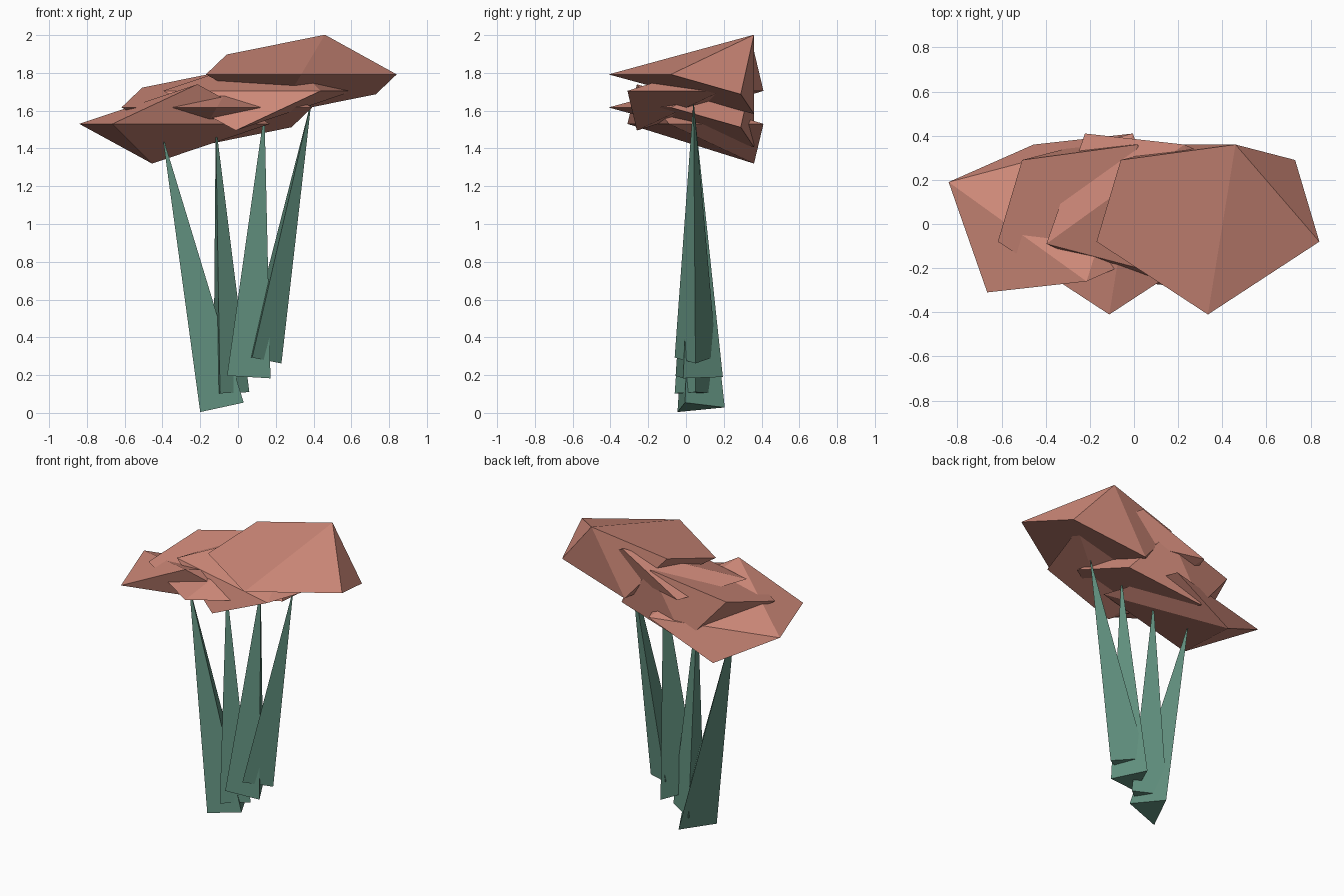
import bpy, bmesh
from mathutils import Vector

if "Cube" in bpy.data.objects:
    bpy.data.objects.remove(bpy.data.objects["Cube"])


def material(name, rgb):
    m = bpy.data.materials.new(name)
    m.diffuse_color = (*rgb, 1)
    m.use_nodes = True
    m.node_tree.nodes["Principled BSDF"].inputs["Base Color"].default_value = m.diffuse_color
    return m


leaf = material("foliage", (0.62, 0.25, 0.19))
bark = material("bark", (0.12, 0.28, 0.21))


def hull_object(name, points, mat):
    """Faceted convex solid around a handful of points."""
    bm = bmesh.new()
    for p in points:
        bm.verts.new(p)
    bmesh.ops.convex_hull(bm, input=bm.verts[:])
    bmesh.ops.dissolve_limit(bm, angle_limit=0.02, verts=bm.verts[:], edges=bm.edges[:])
    bmesh.ops.recalc_face_normals(bm, faces=bm.faces[:])
    me = bpy.data.meshes.new(name)
    bm.to_mesh(me)
    bm.free()
    me.materials.append(mat)
    ob = bpy.data.objects.new(name, me)
    bpy.context.collection.objects.link(ob)
    return ob


# Rounded clump: half the corners, the rest by a half turn about y
half = [(0.505, -0.08, 0), (0.395, 0.29, -0.105), (0.125, 0.36, 0.21)]
clump = [(0, -0.41, 0)] + half + [(-x, y, -z) for x, y, z in half]

# Diamond clump: half the corners, the rest by point symmetry
half = [(-0.505, 0.14, 0), (-0.33, -0.36, 0), (0.12, -0.31, 0.21)]
diamond = half + [(-x, -y, -z) for x, y, z in half]
diamond_flipped = [(x, -y, z) for x, y, z in diamond]

# Canopy clumps climbing from left to right
for name, shape, centre in [
    ("canopy_low", diamond, (-0.335, 0.05, 1.53)),
    ("canopy_mid_left", clump, (-0.112, 0, 1.617)),
    ("canopy_mid_right", diamond_flipped, (0.108, 0.05, 1.705)),
    ("canopy_top", clump, (0.335, 0, 1.792)),
]:
    hull_object(name, [Vector(p) + Vector(centre) for p in shape], leaf)

# Three-sided tapering trunks, base cut square to the leaning axis
tri_a = [(-0.113, -0.10), (0.117, -0.06), (0, 0.15)]
tri_b = [(-0.04, -0.11), (-0.075, 0.11), (0.115, 0)]
for i, (tri, base, tip) in enumerate([
    (tri_a, (-0.087, 0.055, 0.029), (-0.40, 0.045, 1.47)),
    (tri_b, (-0.055, 0.05, 0.105), (-0.118, 0.045, 1.53)),
    (tri_a, (0.055, 0.045, 0.19), (0.14, 0.045, 1.60)),
    (tri_b, (0.115, 0.05, 0.285), (0.39, 0.04, 1.66)),
]):
    lean = (tip[0] - base[0]) / (tip[2] - base[2])
    ring = [(base[0] + x, base[1] + y, base[2] - x * lean) for x, y in tri]
    hull_object(f"trunk_{i + 1}", ring + [tip], bark)
